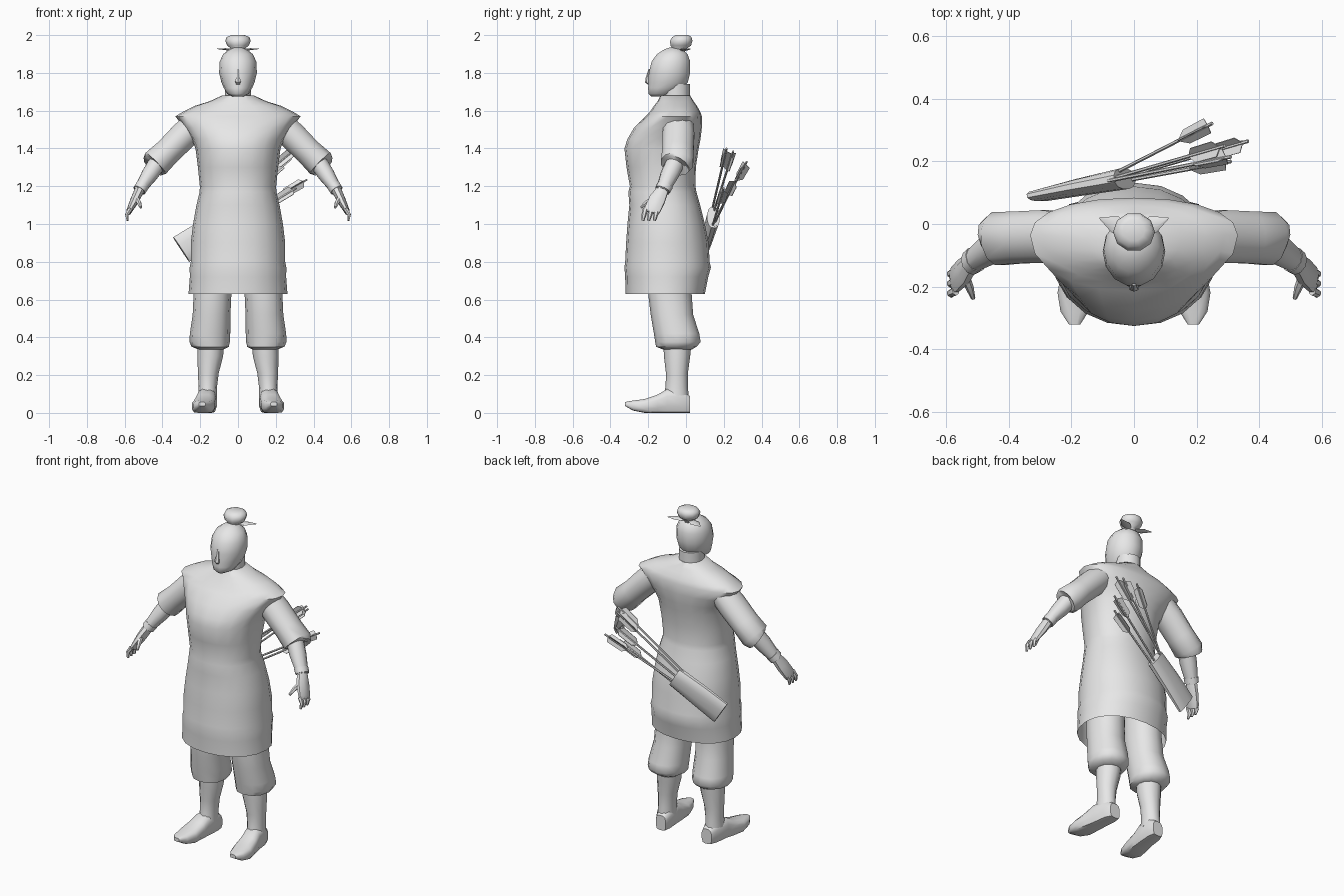
import bpy, bmesh, math
from mathutils import Vector

cloth = bpy.data.materials.new("plain grey")
cloth.diffuse_color = (0.8, 0.8, 0.8, 1)


def sup(t, p):
    """Point on a unit superellipse."""
    c, s = math.cos(t), math.sin(t)
    return (math.copysign(abs(c) ** (2 / p), c), math.copysign(abs(s) ** (2 / p), s))


def loft(name, rings, cap0=True, cap1=True, angle=50):
    """Skin a list of equally sized point rings."""
    bm = bmesh.new()
    vs = [[bm.verts.new(p) for p in r] for r in rings]
    n = len(vs[0])
    for a, b in zip(vs, vs[1:]):
        for i in range(n):
            j = (i + 1) % n
            bm.faces.new((a[i], a[j], b[j], b[i]))
    if cap0:
        bm.faces.new(vs[0][::-1])
    if cap1:
        bm.faces.new(vs[-1])
    bmesh.ops.recalc_face_normals(bm, faces=bm.faces)
    me = bpy.data.meshes.new(name)
    bm.to_mesh(me)
    bm.free()
    for f in me.polygons:
        f.use_smooth = True
    me.set_sharp_from_angle(angle=math.radians(angle))
    me.materials.append(cloth)
    ob = bpy.data.objects.new(name, me)
    bpy.context.collection.objects.link(ob)
    return ob


def level(z, hw, yf, yb, cx=0, cy=None, n=16, p=2):
    """Horizontal ring: half width, front y, back y, centre, widest y."""
    cy = (yf + yb) / 2 if cy is None else cy
    out = []
    for i in range(n):
        x, y = sup(2 * math.pi * i / n, p)
        out.append((cx + hw * x, cy + y * ((yb - cy) if y > 0 else (cy - yf)), z))
    return out


def tube(name, path, n=10, p=2, **kw):
    """Tube along (x, y, z, half width across, half depth along y)."""
    pts = [Vector(q[:3]) for q in path]
    rings = []
    for i, q in enumerate(path):
        d = (pts[min(i + 1, len(pts) - 1)] - pts[max(i - 1, 0)]).normalized()
        u = Vector((0, 1, 0))
        u = (u - d * u.dot(d)).normalized()
        v = d.cross(u)
        ring = []
        for k in range(n):
            a, b = sup(2 * math.pi * (k + 0.5) / n, p)
            ring.append(pts[i] + v * a * q[3] + u * b * q[4])
        rings.append(ring)
    return loft(name, rings, **kw)


# Tunic with flared cap shoulders, open at the hem
tunic = [(0.63, .262, -.32, .10, -.10), (0.72, .255, -.322, .118, -.10), (0.77, .256, -.326, .132, -.10),
         (0.80, .250, -.322, .125, -.10), (0.90, .250, -.317, .12, -.10), (1.00, .238, -.31, .10, -.10),
         (1.10, .220, -.30, .075, -.11), (1.17, .203, -.305, .055, -.12), (1.20, .202, -.297, .05, -.12),
         (1.30, .212, -.315, .052, -.11), (1.40, .225, -.326, .067, -.10), (1.45, .245, -.31, .077, -.08),
         (1.51, .285, -.275, .084, -.05), (1.57, .332, -.215, .084, -.035), (1.595, .29, -.19, .075, -.035),
         (1.625, .23, -.17, .058, -.04), (1.65, .15, -.15, .04, -.05), (1.68, .085, -.135, .022, -.055)]
loft("tunic", [level(z, w, f, b, 0, c, 20, 2.15) for z, w, f, b, c in tunic], cap0=False)

# Neck, head, nose
loft("neck", [level(z, .07, f, .02, n=12) for z, f in ((1.62, -.12), (1.68, -.13), (1.74, -.13))])
head = [(1.675, .03, -.185, -.08), (1.69, .058, -.2, -.06), (1.72, .075, -.203, -.01), (1.75, .088, -.2, .012),
        (1.80, .1, -.2, .025), (1.86, .097, -.185, .025), (1.90, .078, -.155, .01), (1.925, .045, -.115, -.02),
        (1.935, .015, -.085, -.05)]
loft("head", [level(z, w, f, b, 0, None, 14) for z, w, f, b in head])
tube("nose", [(0, -.190, 1.82, .007, .008), (0, -.200, 1.77, .013, .014), (0, -.203, 1.752, .017, .014),
              (0, -.196, 1.74, .010, .006)], n=6)

# Topknot and the tied leaf shapes beside it
bun = [(1.905, .03, -.075, -.005), (1.925, .032, -.07, 0), (1.945, .058, -.085, .03), (1.97, .067, -.088, .037),
       (1.99, .06, -.075, .032), (2.0, .035, -.055, .015)]
loft("topknot", [level(z, w, f, b, 0, None, 10) for z, w, f, b in bun])
for s in (1, -1):
    tube("hair_tie", [(s * .02, -.02, 1.922, .008, .015), (s * .06, -.002, 1.925, .006, .028),
                      (s * .11, .02, 1.928, .002, .003)], n=6)

for s in (1, -1):
    # Sleeve, forearm and wrist band
    tube("sleeve", [(s * .22, -.04, 1.53, .075, .08), (s * .285, -.04, 1.47, .078, .087),
                    (s * .37, -.043, 1.385, .074, .086), (s * .435, -.047, 1.322, .080, .088),
                    (s * .448, -.052, 1.309, .068, .075), (s * .44, -.05, 1.317, .045, .05)], n=12)
    tube("forearm", [(s * .415, -.05, 1.34, .05, .05), (s * .465, -.085, 1.265, .046, .05),
                     (s * .525, -.125, 1.175, .03, .036)])
    tube("wrist_band", [(s * .506, -.112, 1.203, .037, .044), (s * .522, -.124, 1.178, .036, .042)])
    # Hand with thumb and fingers
    tube("hand", [(s * .52, -.122, 1.183, .028, .033), (s * .545, -.152, 1.13, .025, .046),
                  (s * .573, -.178, 1.075, .017, .046), (s * .578, -.183, 1.06, .012, .04)], n=8)
    tube("thumb", [(s * .54, -.165, 1.14, .015, .015), (s * .525, -.205, 1.115, .013, .013),
                   (s * .514, -.238, 1.088, .007, .007)], n=6)
    for k in range(3):
        y = -.152 - .031 * k
        tube("finger", [(s * .57, y, 1.08, .013, .015), (s * .588, y - .008, 1.05, .011, .013),
                        (s * .584, y - .015, 1.018, .006, .008)], n=6)

    # Baggy trouser leg gathered under the knee
    leg = [(.80, .095, -.20, .03, .125), (.63, .10, -.20, .03, .135), (.52, .10, -.187, .038, .14),
           (.42, .107, -.17, .07, .148), (.375, .107, -.163, .078, .15), (.35, .098, -.158, .055, .147),
           (.335, .065, -.12, .03, .142)]
    loft("trouser_leg", [level(z, w, f, b, s * x, None, 12, 2.2) for z, w, f, b, x in leg])
    # Shin
    shin = [(.38, .07, -.12, .03, .142), (.30, .068, -.117, .022, .147), (.21, .055, -.106, .01, .157),
            (.14, .049, -.108, .01, .16), (.08, .05, -.12, .015, .162)]
    loft("shin", [level(z, w, f, b, s * x, None, 12) for z, w, f, b, x in shin])
    # Shoe with a raised pointed toe
    shoe = [(.022, .155, .034, .0, .09), (-.02, .16, .049, .0, .125), (-.10, .168, .052, .0, .128),
            (-.15, .176, .057, .0, .098), (-.22, .185, .061, .0, .074), (-.28, .19, .046, .012, .066),
            (-.322, .19, .018, .036, .058)]
    rings = []
    for y, cx, w, lo, hi in shoe:
        pts = [sup(2 * math.pi * (k + .5) / 12, 2.8) for k in range(12)]
        rings.append([(s * (cx + w * a), y, (lo + hi) / 2 + (max(b, -.85) / (.85 if b < 0 else 1)) * (hi - lo) / 2)
                      for a, b in pts])
    loft("shoe", rings)

# Quiver slung across the lower back, hollow at the mouth
tube("quiver", [(-.30, .09, .865, .08, .018), (-.17, .118, .95, .075, .027), (-.03, .145, 1.035, .066, .034),
                (-.03, .145, 1.035, .059, .028), (-.15, .12, .96, .062, .02)], n=12, p=2.4)

# Arrows fanning out of the quiver, each with three vanes
start = Vector((-.14, .122, .967))
for i, tip in enumerate([(.31, .215, 1.40), (.365, .265, 1.235), (.25, .322, 1.33), (.29, .25, 1.385),
                         (.31, .20, 1.19)]):
    tip = Vector(tip)
    a = start + Vector((.012, 0, -.02)) * (i - 2) * (-1 if i % 2 else 1)
    d = (tip - a).normalized()
    tube("arrow_shaft", [(*a, .006, .006), (*tip, .006, .006)], n=6)
    u = d.cross(Vector((0, 1, 0))).normalized()
    v = d.cross(u)
    for k in range(3):
        t = 2 * math.pi * k / 3 + .4 + i
        w = u * math.cos(t) + v * math.sin(t)
        h = d.cross(w) * .0015
        prof = [tip - d * .16, tip - d * .13 + w * .028, tip - d * .035 + w * .03, tip - d * .02]
        loft("arrow_vane", [[q - h for q in prof], [q + h for q in prof]])
